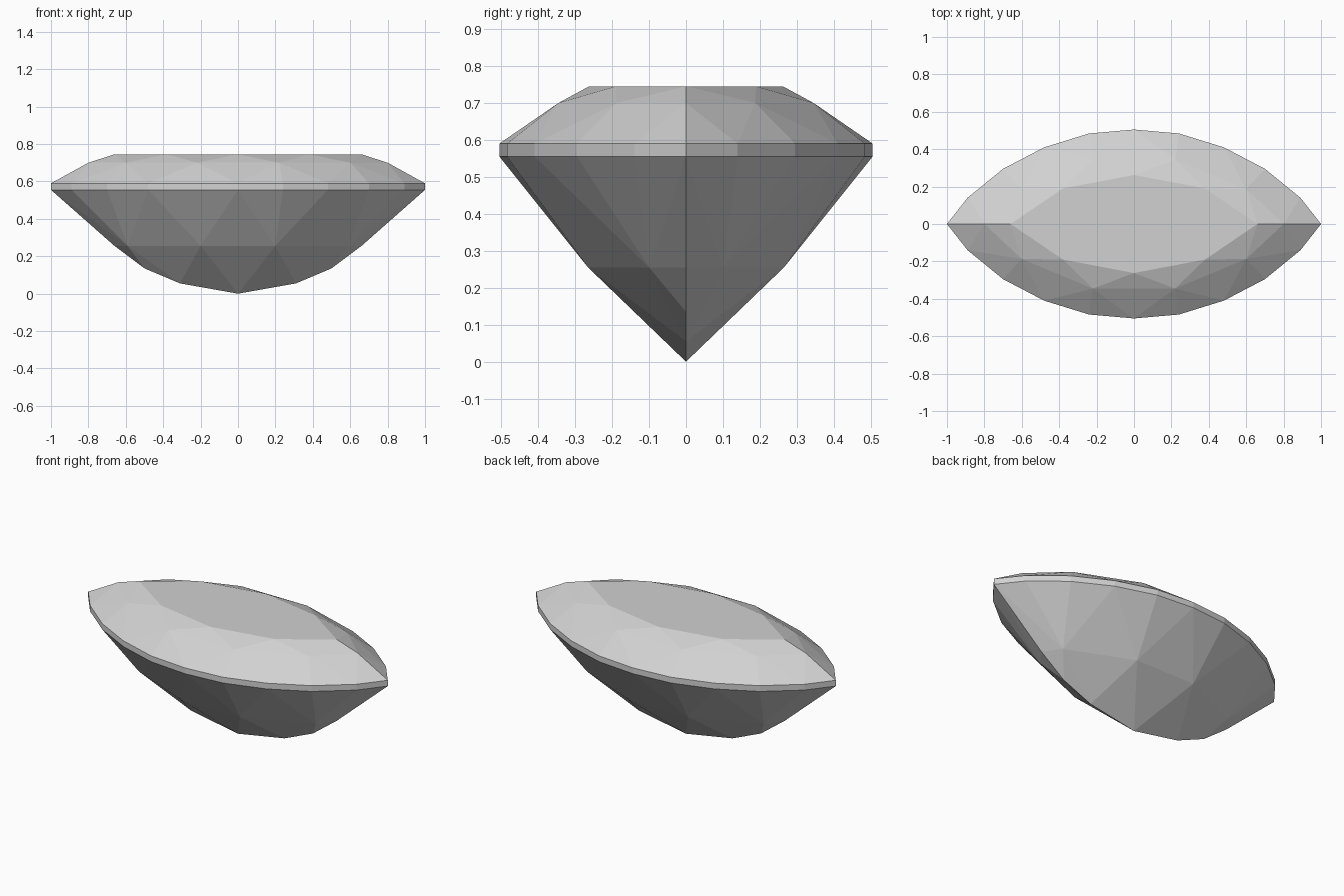
import bpy
import bmesh

cube = bpy.data.objects.get("Cube")
if cube:
    bpy.data.objects.remove(cube)

# Heights of the stone's levels
TABLE, STAR, GIRDLE_TOP, GIRDLE_LOW, MAIN = 0.745, 0.70, 0.59, 0.555, 0.255

# One quarter of each ring of facet corners
OUTLINE = [(1, 0), (0.89, 0.14), (0.70, 0.295), (0.48, 0.41), (0.24, 0.484), (0, 0.505)]
TABLE_RING = [(0.66, 0), (0.38, 0.19), (0, 0.262)]
STAR_RING = [(0.80, 0), (0.60, 0.187), (0.22, 0.345)]
MAIN_RING = [(0.66, 0), (0.59, 0.10), (0.20, 0.265)]
KEEL = [(0.50, 0.135), (0.31, 0.055), (0, 0)]

gem_grey = bpy.data.materials.new("gem_grey")
gem_grey.use_nodes = True
colour = (0.64, 0.64, 0.64, 1)
gem_grey.diffuse_color = colour
gem_grey.node_tree.nodes["Principled BSDF"].inputs["Base Color"].default_value = colour


def ring(quarter, z):
    """Mirror a quarter ring across both axes at height z."""
    return {(sx * x, sy * y, z) for x, y in quarter for sx in (1, -1) for sy in (1, -1)}


def faceted_part(name, points, open_levels):
    """Wrap flat facets round the points, leaving the joining levels open."""
    bm = bmesh.new()
    for p in sorted(points):
        bm.verts.new(p)
    bmesh.ops.convex_hull(bm, input=bm.verts[:])
    caps = [f for f in bm.faces
            if any(all(abs(v.co.z - z) < 1e-4 for v in f.verts) for z in open_levels)]
    bmesh.ops.delete(bm, geom=caps, context='FACES')
    bmesh.ops.dissolve_limit(bm, angle_limit=0.001, verts=bm.verts[:], edges=bm.edges[:])
    bmesh.ops.recalc_face_normals(bm, faces=bm.faces[:])
    # An open shell must still face away from the stone's centre
    if sum(f.normal.dot(f.calc_center_median() - centre(bm)) for f in bm.faces) < 0:
        bmesh.ops.reverse_faces(bm, faces=bm.faces[:])
    mesh = bpy.data.meshes.new(name)
    bm.to_mesh(mesh)
    bm.free()
    mesh.materials.append(gem_grey)
    obj = bpy.data.objects.new(name, mesh)
    bpy.context.collection.objects.link(obj)
    return obj


def centre(bm):
    """Point on the vertical axis inside the part."""
    c = bm.verts[:][0].co.copy()
    heights = [v.co.z for v in bm.verts]
    c.x = c.y = 0
    c.z = (min(heights) + max(heights)) / 2
    return c


# Crown with its flat table and star facets
faceted_part("crown",
             ring(TABLE_RING, TABLE) | ring(STAR_RING, STAR) | ring(OUTLINE, GIRDLE_TOP),
             [GIRDLE_TOP])

# Thin upright band round the widest part
faceted_part("girdle",
             ring(OUTLINE, GIRDLE_TOP) | ring(OUTLINE, GIRDLE_LOW),
             [GIRDLE_TOP, GIRDLE_LOW])

# Pavilion narrowing along a curved keel to the point
keel = {(s * x, 0, z) for x, z in KEEL for s in (1, -1)}
faceted_part("pavilion",
             ring(OUTLINE, GIRDLE_LOW) | ring(MAIN_RING, MAIN) | keel,
             [GIRDLE_LOW])
